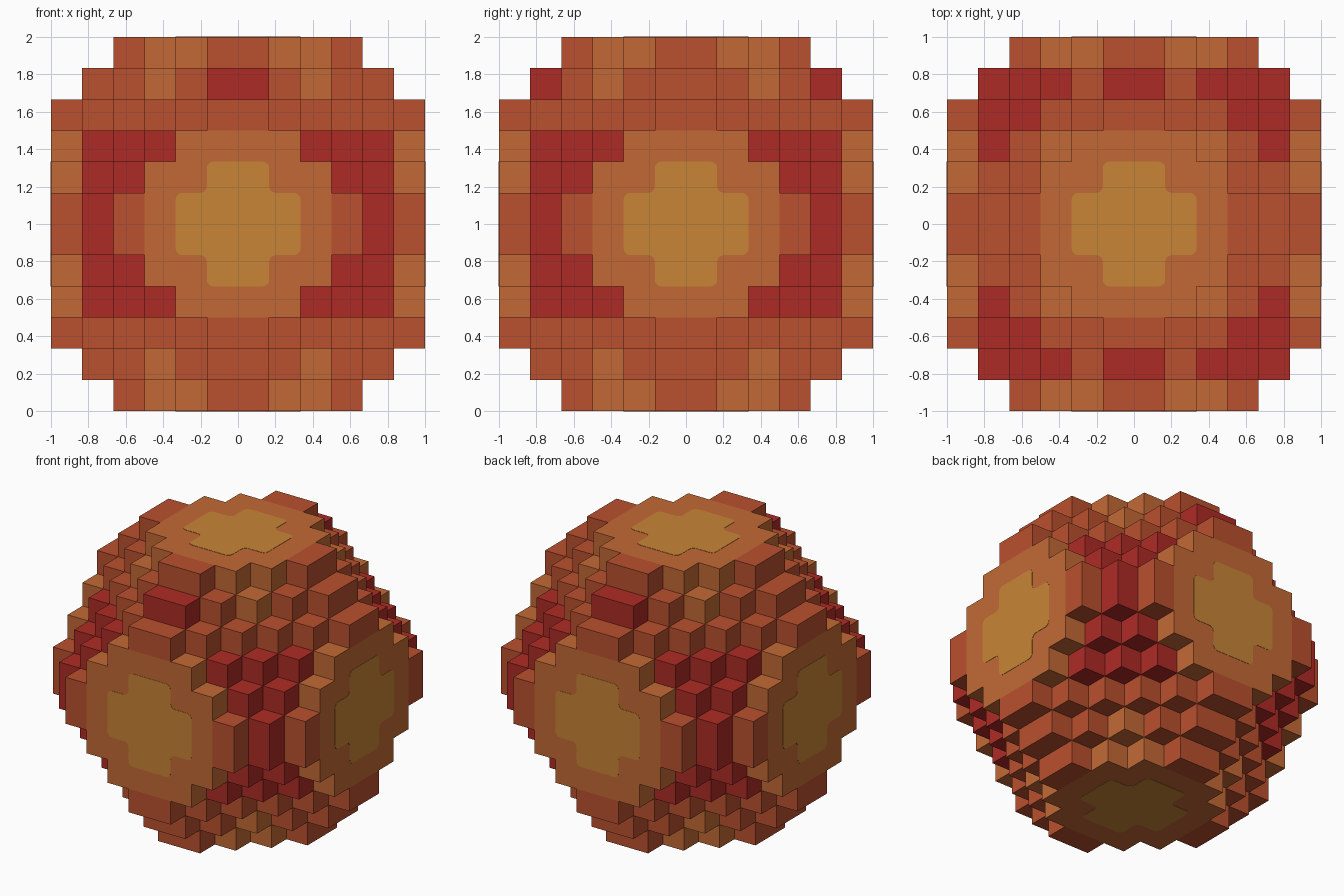
import bpy, bmesh, math
from mathutils import Matrix, Vector

cube = bpy.data.objects.get("Cube")
if cube:
    bpy.data.objects.remove(cube, do_unlink=True)

U = 1 / 6            # block size: the ball is 12 blocks across
N = 6                # blocks from the middle to each flat cap
REACH = 11           # block steps from the middle to the slanted sides


def linear(c):
    c /= 255
    return c / 12.92 if c <= 0.04045 else ((c + 0.055) / 1.055) ** 2.4


def make_material(name, rgb):
    m = bpy.data.materials.new(name)
    col = tuple(linear(c) for c in rgb) + (1,)
    m.diffuse_color = col
    m.use_nodes = True
    bsdf = m.node_tree.nodes["Principled BSDF"]
    bsdf.inputs["Base Color"].default_value = col
    bsdf.inputs["Roughness"].default_value = 0.8
    return m


RED, RUST, ORANGE = range(3)
block_mats = [make_material("red", (174, 43, 37)),
              make_material("rust_orange", (186, 80, 46)),
              make_material("light_orange", (195, 105, 53))]
gold = make_material("gold", (200, 133, 54))


def add_object(name, bm, mats):
    me = bpy.data.meshes.new(name)
    bm.to_mesh(me)
    bm.free()
    for m in mats:
        me.materials.append(m)
    ob = bpy.data.objects.new(name, me)
    bpy.context.collection.objects.link(ob)
    return ob


def ring(i):
    """Distance of block i (-6..5) from the middle, counted 1..6."""
    return i + 1 if i >= 0 else -i


def filled(p):
    r = [ring(i) for i in p]
    return max(r) <= N and sum(r) <= REACH


def block_colour(p):
    a, b, c = (ring(i) for i in p)
    if max(a, b, c) == N:                      # flat caps with rust tips
        return RUST if 4 in (a, b, c) else ORANGE
    if c <= 3:                                 # red patches round the waist
        return RED
    if c == 5 and a == b:                      # light spots near the poles
        return ORANGE
    if c == 5 and a == 1 and p[2] > 0:         # red spots high on front and back
        return RED
    return RUST


# Stepped ball: only the outward faces of the blocks
bm = bmesh.new()
span = range(-N, N)
for p in ((x, y, z) for x in span for y in span for z in span):
    if not filled(p):
        continue
    for axis in range(3):
        for side in (0, 1):
            q = list(p)
            q[axis] += 1 if side else -1
            if filled(q):
                continue
            u, v = (axis + 1) % 3, (axis + 2) % 3
            loop = []
            for du, dv in ((0, 0), (1, 0), (1, 1), (0, 1)):
                co = Vector(p)
                co[axis] += side
                co[u] += du
                co[v] += dv
                loop.append(bm.verts.new(co * U + Vector((0, 0, 1))))
            f = bm.faces.new(loop if side else loop[::-1])
            f.material_index = block_colour(p)
bmesh.ops.remove_doubles(bm, verts=bm.verts, dist=1e-4)
add_object("stepped_ball", bm, block_mats)

# Gold plus-shaped plate with rounded corners in the middle of each cap
PLUS = [(2, -1), (2, 1), (1, 1), (1, 2), (-1, 2), (-1, 1),
        (-2, 1), (-2, -1), (-1, -1), (-1, -2), (1, -2), (1, -1)]
THICK = 0.002


def add_plate(name, rotation):
    bm = bmesh.new()
    bm.faces.new([bm.verts.new((x * U, y * U, 1)) for x, y in PLUS])
    bmesh.ops.bevel(bm, geom=list(bm.verts), offset=0.035, segments=3,
                    profile=0.5, affect='VERTICES')
    top = bmesh.ops.extrude_face_region(bm, geom=list(bm.faces))["geom"]
    bmesh.ops.translate(bm, vec=(0, 0, THICK),
                        verts=[v for v in top if isinstance(v, bmesh.types.BMVert)])
    bmesh.ops.recalc_face_normals(bm, faces=bm.faces)
    bmesh.ops.transform(bm, matrix=Matrix.Translation((0, 0, 1)) @ rotation,
                        verts=bm.verts)
    add_object(name, bm, [gold])


for name, angle, axis in (("top", 0, 'X'), ("bottom", 180, 'X'),
                          ("front", 90, 'X'), ("back", -90, 'X'),
                          ("left", 90, 'Y'), ("right", -90, 'Y')):
    add_plate(name + "_cap_plate", Matrix.Rotation(math.radians(angle), 4, axis))
